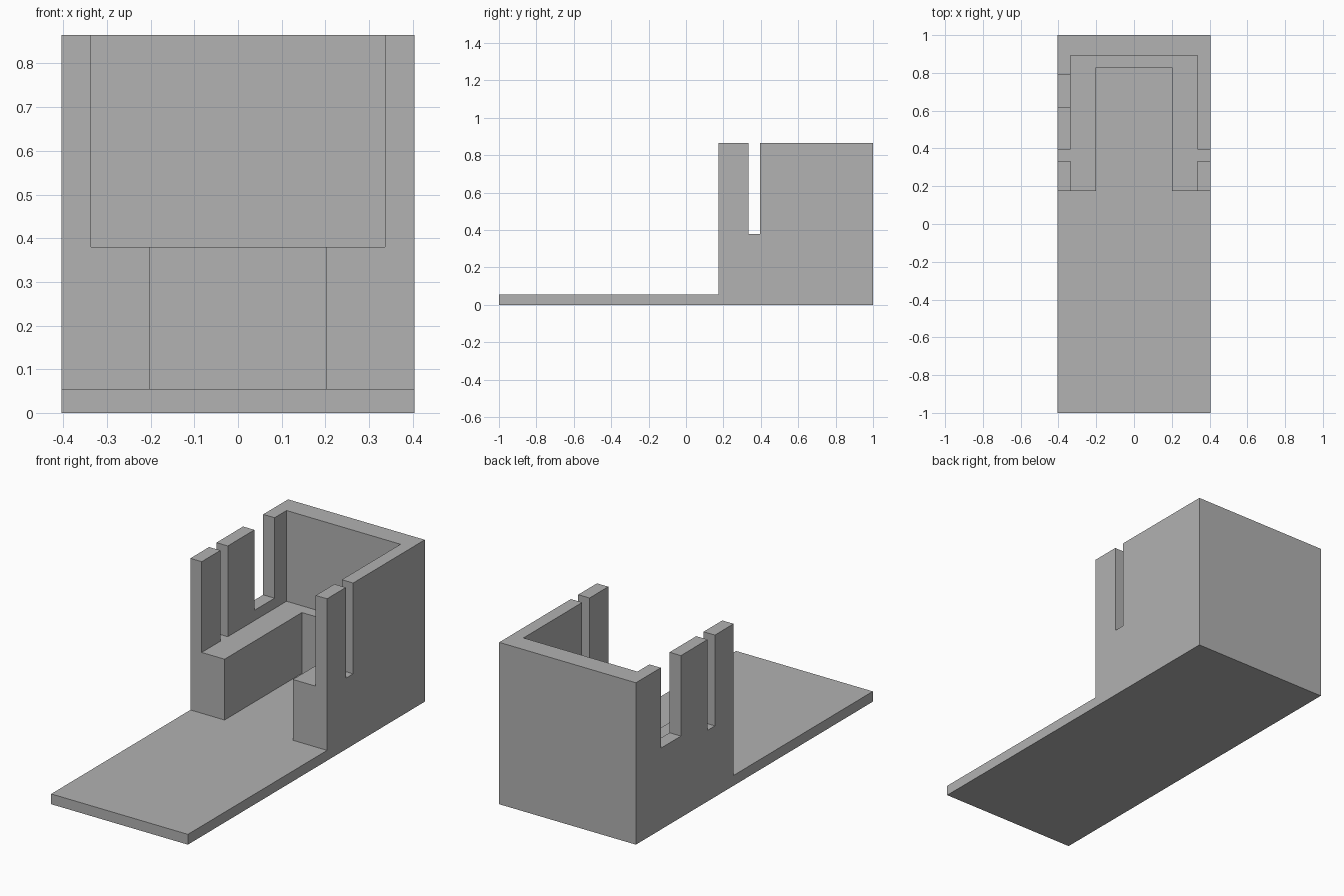
import bpy
import bmesh
from mathutils import Matrix, Vector

cube = bpy.data.objects.get("Cube")
if cube:
    bpy.data.objects.remove(cube, do_unlink=True)

# Main dimensions
HALF_W, TOP, PLATE = 0.404, 0.865, 0.055
FRONT, LEDGE = 0.175, 0.38
INNER_W, INNER_BACK = 0.337, 0.891
WELL_W, WELL_BACK = 0.202, 0.828
OVER = 0.1

grey = bpy.data.materials.new("matte_grey")
grey.use_nodes = True
colour = (0.445, 0.445, 0.445, 1)
grey.diffuse_color = colour
grey.node_tree.nodes["Principled BSDF"].inputs["Base Color"].default_value = colour


def box(name, x, y, z):
    """Box spanning the given (low, high) ranges."""
    low, high = (Vector(p) for p in zip(x, y, z))
    mesh = bpy.data.meshes.new(name)
    bm = bmesh.new()
    bmesh.ops.create_cube(bm, size=1, matrix=Matrix.Translation((low + high) / 2)
                          @ Matrix.Diagonal((*(high - low), 1)))
    bm.to_mesh(mesh)
    bm.free()
    mesh.materials.append(grey)
    obj = bpy.data.objects.new(name, mesh)
    bpy.context.collection.objects.link(obj)
    return obj


def cut(target, x, y, z):
    """Subtract a box from the target and bake the result."""
    cutter = box("cutter", x, y, z)
    cutter.hide_render = True
    mod = target.modifiers.new("cut", "BOOLEAN")
    mod.operation, mod.solver, mod.object = "DIFFERENCE", "EXACT", cutter
    bpy.context.view_layer.objects.active = target
    bpy.ops.object.modifier_apply(modifier=mod.name)
    bpy.data.objects.remove(cutter, do_unlink=True)


holder = box("slotted_holder", (-HALF_W, HALF_W), (-1, 1), (0, TOP))
above = TOP + OVER

# Open front over the base plate
cut(holder, (-1, 1), (-1 - OVER, FRONT), (PLATE, above))
# Wide upper pocket leaving a ledge, then the narrow well below it
cut(holder, (-INNER_W, INNER_W), (FRONT - OVER, INNER_BACK), (LEDGE, above))
cut(holder, (-WELL_W, WELL_W), (FRONT - OVER, WELL_BACK), (PLATE, above))
# Narrow slot through both side walls
cut(holder, (-1, 1), (0.333, 0.395), (LEDGE, above))
# Wide notch through the right wall only
cut(holder, (-1, -WELL_W), (0.62, 0.79), (0.435, above))
